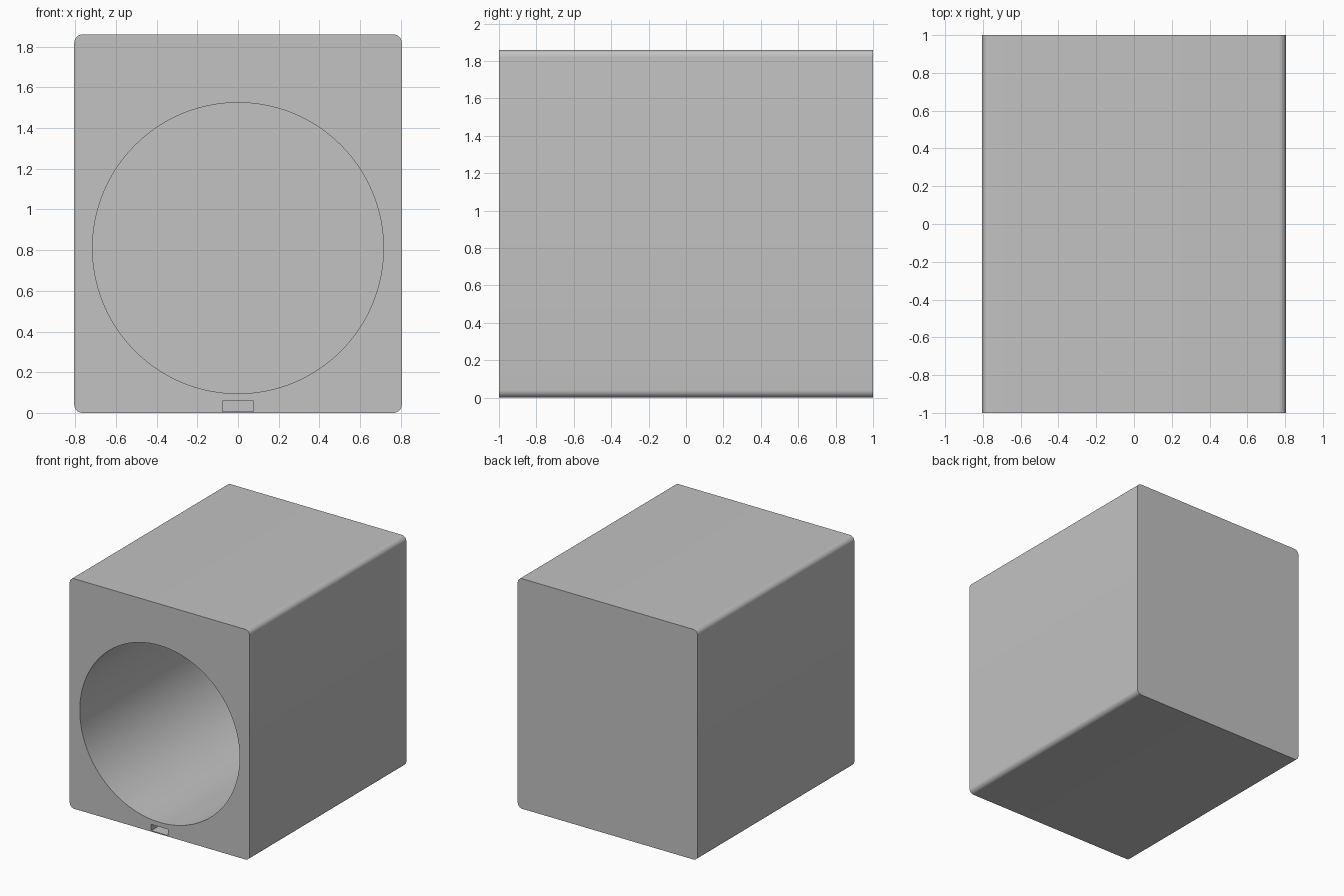
import bpy
import bmesh
from math import sin, cos, pi

default = bpy.data.objects.get("Cube")
if default:
    bpy.data.objects.remove(default, do_unlink=True)

WIDTH, LENGTH, HEIGHT = 1.61, 2.0, 1.86
CORNER = 0.04
BORE_RADIUS, BORE_Z = 0.715, 0.81
POCKET_DEPTH = 1.9
FRONT = -LENGTH / 2

grey = bpy.data.materials.new("light_grey")
grey.use_nodes = True
colour = (0.54, 0.54, 0.54, 1)
grey.diffuse_color = colour
grey.node_tree.nodes["Principled BSDF"].inputs["Base Color"].default_value = colour


def prism(name, outline, y0, y1):
    """Extrude an (x, z) outline along y."""
    bm = bmesh.new()
    base = bm.faces.new([bm.verts.new((x, y0, z)) for x, z in outline])
    grown = bmesh.ops.extrude_face_region(bm, geom=[base])
    moved = [v for v in grown["geom"] if isinstance(v, bmesh.types.BMVert)]
    bmesh.ops.translate(bm, verts=moved, vec=(0, y1 - y0, 0))
    bmesh.ops.recalc_face_normals(bm, faces=bm.faces)
    mesh = bpy.data.meshes.new(name)
    bm.to_mesh(mesh)
    bm.free()
    mesh.materials.append(grey)
    obj = bpy.data.objects.new(name, mesh)
    bpy.context.collection.objects.link(obj)
    return obj


def arc(cx, cz, radius, start, sweep, steps):
    return [(cx + radius * cos(start + sweep * i / steps),
             cz + radius * sin(start + sweep * i / steps)) for i in range(steps)]


def rounded_rectangle(width, z0, z1, radius, steps=10):
    dx = width / 2 - radius
    centres = [(dx, z1 - radius), (-dx, z1 - radius), (-dx, z0 + radius), (dx, z0 + radius)]
    points = []
    for k, (cx, cz) in enumerate(centres):
        points += arc(cx, cz, radius, k * pi / 2, pi / 2, steps)
        end = (k + 1) * pi / 2
        points.append((cx + radius * cos(end), cz + radius * sin(end)))
    return points


# Block with its four long edges rounded
body = prism("body", rounded_rectangle(WIDTH, 0, HEIGHT, CORNER), FRONT, -FRONT)

# Blind round bore and small slot, both open at the front
bore = prism("bore_cutter", arc(0, BORE_Z, BORE_RADIUS, 0, 2 * pi, 128),
             FRONT - 0.1, FRONT + POCKET_DEPTH)
slot = prism("slot_cutter", [(-0.076, 0.008), (0.076, 0.008), (0.076, 0.058), (-0.076, 0.058)],
             FRONT - 0.1, FRONT + POCKET_DEPTH)

bpy.ops.object.select_all(action='DESELECT')
body.select_set(True)
bpy.context.view_layer.objects.active = body
for cutter in (bore, slot):
    cut = body.modifiers.new(cutter.name, 'BOOLEAN')
    cut.operation = 'DIFFERENCE'
    cut.solver = 'EXACT'
    cut.object = cutter
    bpy.ops.object.modifier_apply(modifier=cut.name)
    bpy.data.objects.remove(cutter, do_unlink=True)

bpy.ops.object.shade_smooth_by_angle(angle=pi / 6)
